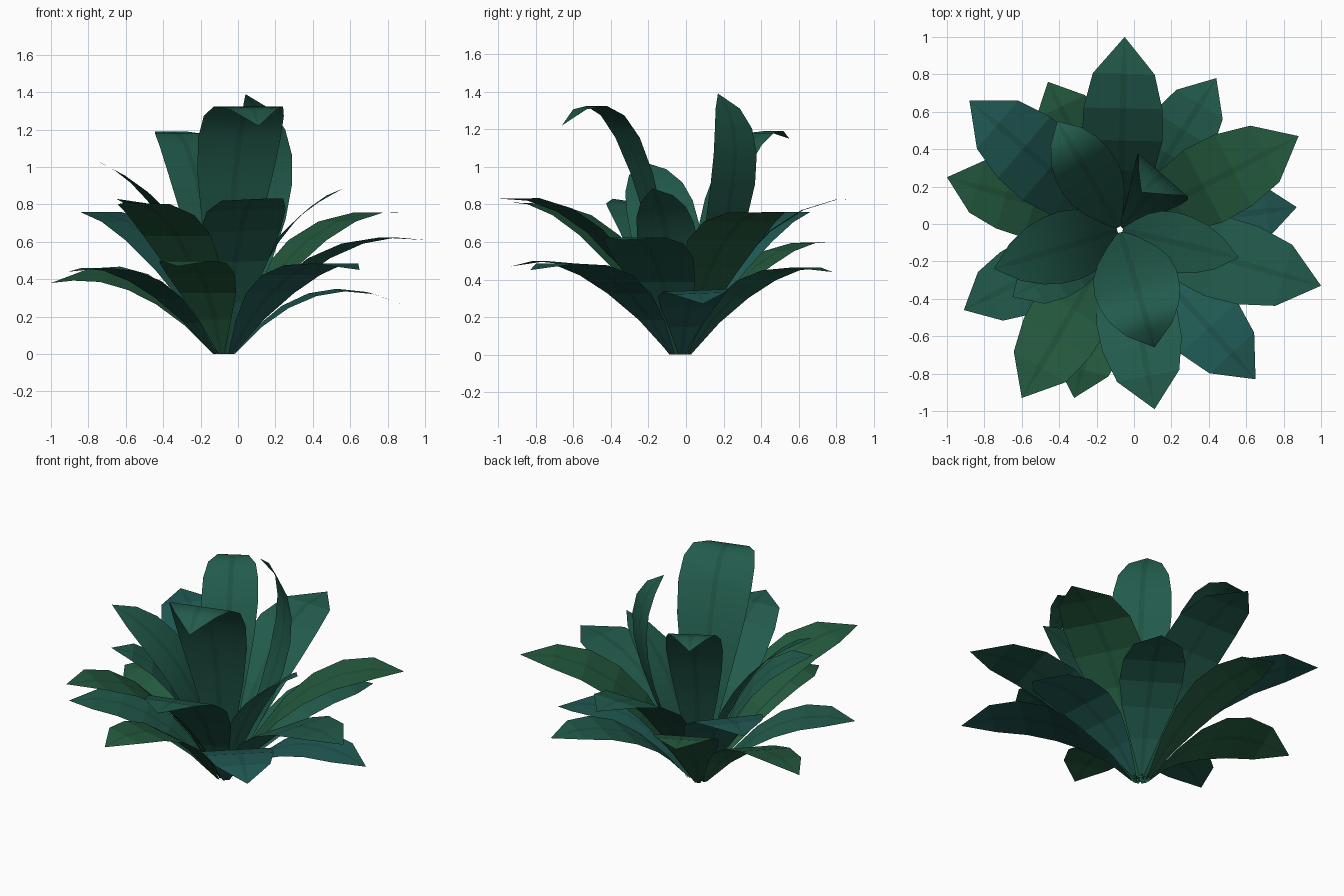
import bpy, math
from mathutils import Vector

if "Cube" in bpy.data.objects:
    bpy.data.objects.remove(bpy.data.objects["Cube"])

CENTRE = Vector((-0.075, -0.03, 0))
# half-width fractions at even steps from base to tip
BROAD = [0.09, 0.48, 0.82, 1.0, 0.98, 0.77, 0.0]
LONG = [0.09, 0.42, 0.72, 0.92, 1.0, 0.97, 0.84, 0.55, 0.0]


def material(name, rgb):
    m = bpy.data.materials.new(name)
    m.diffuse_color = (*rgb, 1)
    return m


SHADES = {
    "deep": material("deep_green", (0.016, 0.105, 0.072)),
    "teal": material("teal_green", (0.015, 0.102, 0.088)),
    "leaf": material("leaf_green", (0.018, 0.105, 0.050)),
}
RIBS = {k: material(k + "_rib", [c * 0.82 for c in m.diffuse_color[:3]])
        for k, m in SHADES.items()}


def leaf(name, tip, ctrl_r, ctrl_z, width, shade, roll, base_r, profile, azimuth=None):
    """Flat blade swept along a quadratic arc that rises from the crown to the tip."""
    tip = Vector(tip)
    d = tip - CENTRE
    a = math.atan2(d.y, d.x) if azimuth is None else math.radians(azimuth)
    out = Vector((math.cos(a), math.sin(a), 0))
    side = Vector((-out.y, out.x, roll))
    p0 = CENTRE + out * base_r
    p1 = CENTRE + out * ctrl_r + Vector((0, 0, ctrl_z))
    n = len(profile) - 1
    verts, faces, mats = [], [], []
    # rows of four points: edge, rib, rib, edge
    for i in range(n):
        t = i / n
        p = p0 * (1 - t) ** 2 + p1 * 2 * t * (1 - t) + tip * t * t
        h = width / 2 * profile[i]
        rib = min(0.016, h * 0.4)
        for s in (-h, -rib, rib, h):
            v = p + side * s
            v.z = max(v.z, 0)
            verts.append(v)
        for j in range(3 if i else 0):
            b = 4 * i + j
            faces.append((b, b + 1, b - 3, b - 4))
            mats.append(int(j == 1))
    # pointed end
    verts.append(tip)
    b = 4 * (n - 1)
    for j in range(3):
        faces.append((b + 4, b + j + 1, b + j))
        mats.append(int(j == 1))
    me = bpy.data.meshes.new(name)
    me.from_pydata(verts, [], faces)
    me.materials.append(SHADES[shade])
    me.materials.append(RIBS[shade])
    me.polygons.foreach_set("material_index", mats)
    if profile is LONG:
        me.polygons.foreach_set("use_smooth", [True] * len(faces))
    ob = bpy.data.objects.new(name, me)
    bpy.context.collection.objects.link(ob)


# tip, arc control radius, arc control height, width, shade, sideways roll
LOWER = [
    ((0.87, 0.09, 0.27), 0.45, 0.50, 0.36, "teal", 0.04),
    ((0.44, 0.78, 0.44), 0.45, 0.57, 0.38, "deep", 0),
    ((-0.46, 0.76, 0.60), 0.42, 0.64, 0.38, "leaf", 0),
    ((-1.00, 0.25, 0.38), 0.45, 0.58, 0.38, "leaf", -0.22),
    ((-0.91, -0.46, 0.44), 0.45, 0.56, 0.38, "deep", 0),
    ((-0.32, -0.93, 0.47), 0.45, 0.62, 0.38, "leaf", 0),
    ((0.65, -0.83, 0.45), 0.50, 0.62, 0.42, "teal", 0),
]
MIDDLE = [
    ((0.88, 0.47, 0.755), 0.45, 0.84, 0.44, "leaf", 0),
    ((-0.05, 1.00, 0.83), 0.42, 0.90, 0.43, "deep", 0),
    ((-0.88, 0.66, 0.76), 0.45, 0.83, 0.44, "teal", 0),
    ((-0.65, -0.39, 0.83), 0.28, 0.82, 0.32, "deep", 0),
    ((-0.60, -0.93, 0.81), 0.45, 0.86, 0.42, "leaf", 0),
    ((0.11, -0.99, 0.83), 0.42, 0.90, 0.44, "deep", 0.04),
    ((1.00, -0.33, 0.61), 0.48, 0.72, 0.44, "deep", 0),
]
INNER = [
    ((0.56, -0.18, 0.885), 0.20, 0.70, 0.32, "deep", 0.2),
    ((-0.41, 0.55, 1.15), 0.30, 1.42, 0.34, "deep", 0),
    ((-0.75, -0.24, 1.03), 0.20, 0.83, 0.38, "deep", -0.16),
    ((0.11, -0.66, 1.22), 0.25, 1.70, 0.46, "deep", 0),
]
for ring, rows, base_r, profile in (("lower", LOWER, 0.055, BROAD),
                                    ("middle", MIDDLE, 0.035, BROAD),
                                    ("inner", INNER, 0.015, LONG)):
    for k, row in enumerate(rows, 1):
        leaf(f"{ring}_leaf_{k}", *row, base_r, profile)

# upright centre leaf whose tip curls back inward
leaf("upright_leaf", (0.04, 0.17, 1.39), 0.60, 1.12, 0.36, "deep", 0, 0.015, LONG, azimuth=49)

for m in bpy.data.materials:
    if m.users and not m.is_grease_pencil:
        m.use_nodes = True
        m.node_tree.nodes["Principled BSDF"].inputs["Base Color"].default_value = m.diffuse_color
